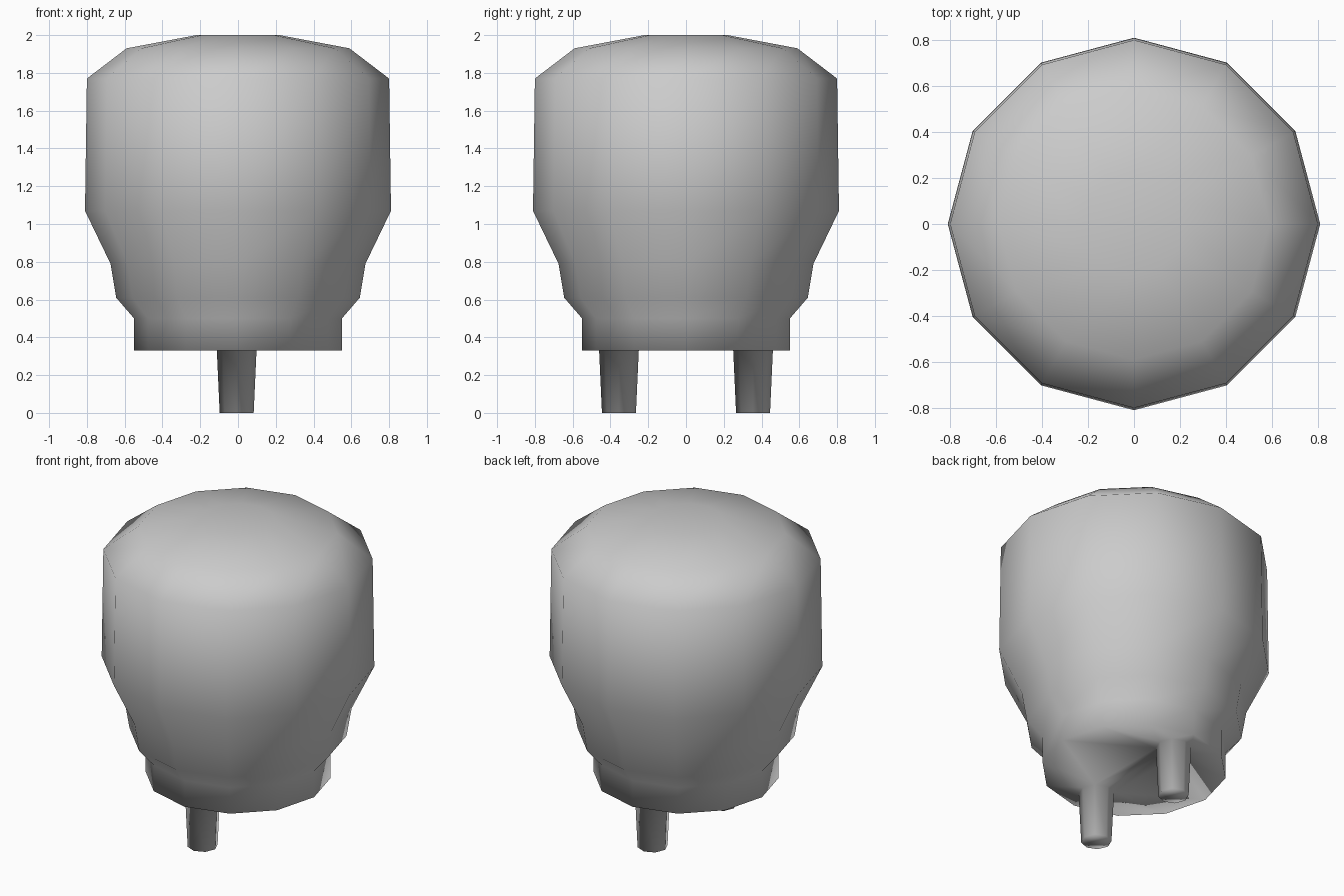
import bpy, bmesh
from math import cos, sin, tau

cube = bpy.data.objects.get("Cube")
if cube:
    bpy.data.objects.remove(cube, do_unlink=True)

# One flat grey
grey = bpy.data.materials.new("soft grey")
grey.use_nodes = True
color = (0.6, 0.6, 0.6, 1)
grey.diffuse_color = color
grey.node_tree.nodes["Principled BSDF"].inputs["Base Color"].default_value = color

bm = bmesh.new()


def ring(radius, z, sides, x=0, y=0, turn=0):
    return [bm.verts.new((x + radius * cos(tau * (i + turn) / sides),
                          y + radius * sin(tau * (i + turn) / sides), z))
            for i in range(sides)]


def lathe(profile, sides, x=0, y=0, turn=0):
    """Skin rings running from the base outward, cap the last, return the open base edges."""
    rings = [ring(r, z, sides, x, y, turn) for r, z in profile]
    for a, b in zip(rings, rings[1:]):
        for i in range(sides):
            j = (i + 1) % sides
            bm.faces.new((a[i], a[j], b[j], b[i]))
    bm.faces.new(rings[-1])
    base = rings[0]
    return [bm.edges.get((base[i], base[i - 1])) for i in range(sides)]


# Glass body with its stepped collar
body = [(0.55, 0.33), (0.55, 0.50), (0.645, 0.61), (0.675, 0.79),
        (0.81, 1.07), (0.80, 1.77), (0.59, 1.93), (0.22, 2.0)]
open_edges = lathe(body, 12)

# Two tapered contact pins
for y in (-0.355, 0.355):
    open_edges += lathe([(0.105, 0.33), (0.09, 0)], 8, -0.007, y)

# Flat underside joining the collar to the pins
bmesh.ops.triangle_fill(bm, edges=open_edges, use_beauty=True)
bmesh.ops.recalc_face_normals(bm, faces=bm.faces)
for face in bm.faces:
    face.smooth = True

mesh = bpy.data.meshes.new("bulb_with_pins")
bm.to_mesh(mesh)
bm.free()
mesh.materials.append(grey)
bulb = bpy.data.objects.new("bulb_with_pins", mesh)
bpy.context.collection.objects.link(bulb)
